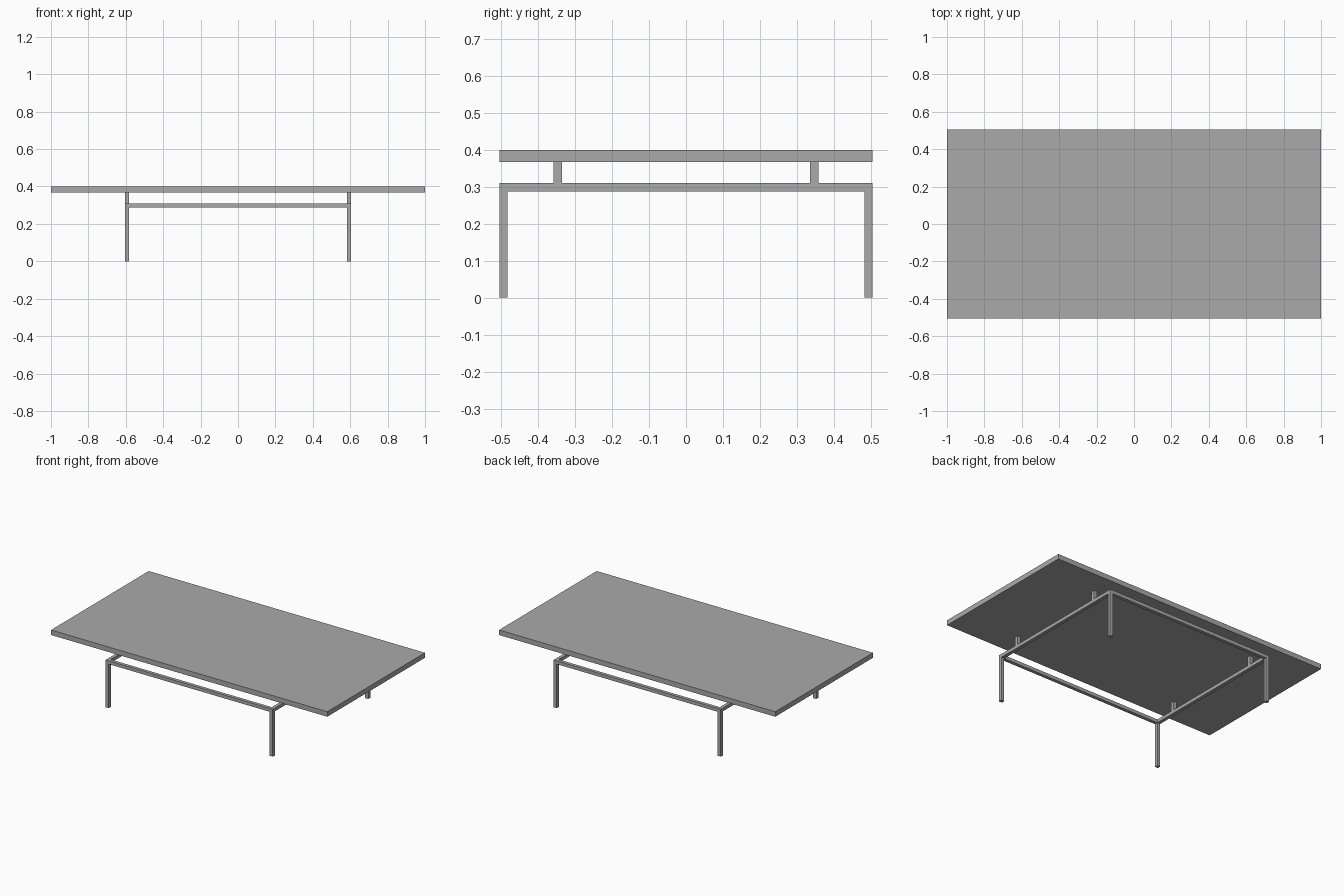
import bpy

# Remove the default cube
cube = bpy.data.objects.get("Cube")
if cube:
    bpy.data.objects.remove(cube, do_unlink=True)

# Single neutral colour
grey = bpy.data.materials.new("neutral_grey")
grey.use_nodes = True
colour = (0.4, 0.4, 0.4, 1.0)
grey.diffuse_color = colour
grey.node_tree.nodes["Principled BSDF"].inputs["Base Color"].default_value = colour


def box(name, x, y, z):
    """Box spanning the given (low, high) range on each axis."""
    spans = (x, y, z)
    bpy.ops.mesh.primitive_cube_add(size=1, location=[(a + b) / 2 for a, b in spans])
    ob = bpy.context.object
    ob.name = name
    ob.scale = [b - a for a, b in spans]
    bpy.ops.object.transform_apply(location=False, rotation=False, scale=True)
    ob.data.materials.append(grey)
    return ob


def around(centre):
    return (centre - TUBE / 2, centre + TUBE / 2)


TUBE = 0.022
HALF_X, HALF_Y = 0.605, 0.505       # outer size of the base
LEG_X, LEG_Y = HALF_X - TUBE / 2, HALF_Y - TUBE / 2
RAIL = (0.288, 0.31)                # height range of the frame
TOP = (0.367, 0.4)                  # height range of the slab

# Table top
box("table_top", (-1, 1), (-HALF_Y, HALF_Y), TOP)

# Legs and the short posts carrying the top
for sx, side in ((1, "left"), (-1, "right")):
    for sy, end in ((-1, "front"), (1, "back")):
        box(f"{end}_{side}_leg", around(sx * LEG_X), around(sy * LEG_Y), (0, RAIL[0]))
        box(f"{end}_{side}_post", around(sx * LEG_X), around(sy * 0.347), (RAIL[1], TOP[0]))
    # Side rail between the legs
    box(f"{side}_rail", around(sx * LEG_X), (-HALF_Y, HALF_Y), RAIL)

# Long rails fitted between the side rails
inner = HALF_X - TUBE
for sy, end in ((-1, "front"), (1, "back")):
    box(f"{end}_rail", (-inner, inner), around(sy * LEG_Y), RAIL)
